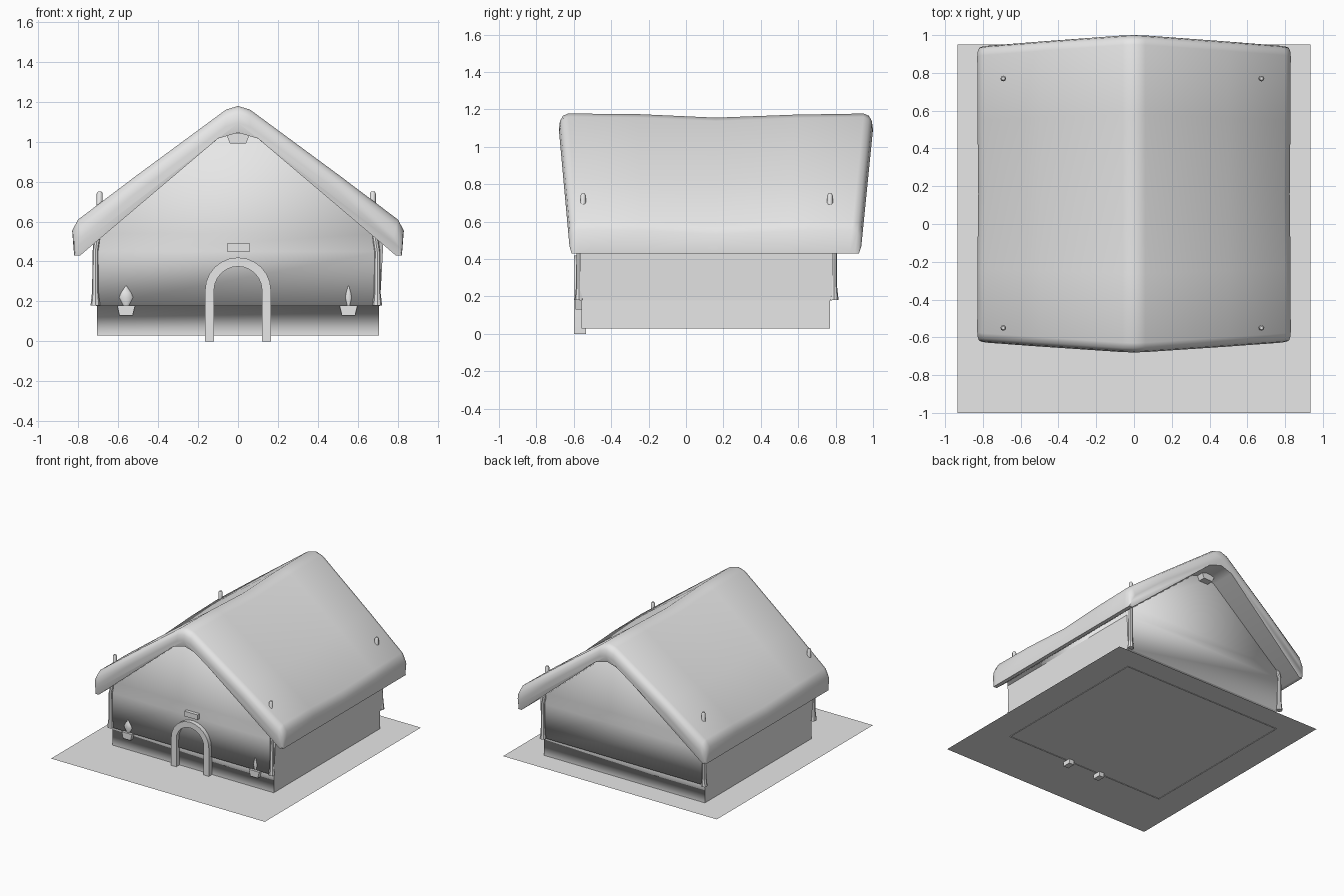
import bpy
import bmesh
import math

if "Cube" in bpy.data.objects:
    bpy.data.objects.remove(bpy.data.objects["Cube"], do_unlink=True)

grey = bpy.data.materials.new("plain_grey")
grey.use_nodes = True
grey.diffuse_color = (0.8, 0.8, 0.8, 1)
shader = next(n for n in grey.node_tree.nodes if n.type == 'BSDF_PRINCIPLED')
shader.inputs["Base Color"].default_value = (0.8, 0.8, 0.8, 1)


def finish(name, bm, angle=None, fix=True):
    """Turn a bmesh into a named object."""
    if fix:
        bmesh.ops.recalc_face_normals(bm, faces=bm.faces)
    mesh = bpy.data.meshes.new(name)
    bm.to_mesh(mesh)
    bm.free()
    mesh.materials.append(grey)
    obj = bpy.data.objects.new(name, mesh)
    bpy.context.collection.objects.link(obj)
    if angle:
        bpy.ops.object.select_all(action='DESELECT')
        obj.select_set(True)
        bpy.context.view_layer.objects.active = obj
        bpy.ops.object.shade_smooth_by_angle(angle=math.radians(angle))
    return obj


def loft(bm, rings, caps=(True, True)):
    """Bridge a list of equal closed rings of points."""
    rows = [[bm.verts.new(p) for p in ring] for ring in rings]
    n = len(rows[0])
    for a, b in zip(rows, rows[1:]):
        for i in range(n):
            j = (i + 1) % n
            bm.faces.new((a[i], a[j], b[j], b[i]))
    for row, wanted in zip((rows[0], rows[-1]), caps):
        if wanted:
            bm.faces.new(row)
    return rows


def rect(x0, x1, y0, y1, z):
    return [(x0, y0, z), (x1, y0, z), (x1, y1, z), (x0, y1, z)]


def box(name, x0, x1, y0, y1, z0, z1, taper=0.0):
    bm = bmesh.new()
    loft(bm, [rect(x0 + taper, x1 - taper, y0, y1, z0), rect(x0, x1, y0, y1, z1)])
    return finish(name, bm)


# Ground sheet
bm = bmesh.new()
bm.faces.new([bm.verts.new(p) for p in rect(-0.935, 0.935, -1.0, 0.95, 0.035)])
finish("ground_sheet", bm, fix=False)

# Walls: plinth, overhanging lip, upright walls and gables in one loft
bm = bmesh.new()
levels = [(0.705, -0.56, 0.77, 0.03), (0.705, -0.56, 0.77, 0.18),
          (0.71, -0.57, 0.78, 0.178), (0.725, -0.565, 0.785, 0.45),
          (0.725, -0.565, 0.785, 0.54), (0.1, -0.565, 0.785, 1.06)]
rows = loft(bm, [rect(-w, w, f, b, z) for w, f, b, z in levels], (False, True))
for face in bm.faces:
    face.smooth = True
for edge in bm.edges:
    a, b = edge.verts
    along_y = abs(a.co.y - b.co.y) > 0.5
    upright = abs(a.co.z - b.co.z) > 0.1
    if along_y or upright:
        edge.smooth = False
finish("walls", bm)

# Roof: thick bent sheet with rounded gable ends and a sagging ridge
outer = [(0.82, 0.43), (0.83, 0.555), (0.80, 0.61), (0.5, 0.836), (0.06, 1.16), (0.0, 1.178)]
inner = [(0.79, 0.43), (0.10, 1.015), (0.0, 1.045)]
half_loop = [(p, True) for p in outer] + [(p, False) for p in reversed(inner)]
right_out = [(p, True) for p in outer]
left_out = [((-x, z), True) for x, z in reversed(outer[:-1])]
left_in = [((-x, z), False) for x, z in inner]
right_in = [(p, False) for p in reversed(inner[:-1])]
profile = right_out + left_out + left_in + right_in
# each station: fraction of length, inset from the end, drop of the top skin
stations = [(0, 0.0, 0.085), (0, 0.006, 0.04), (0, 0.022, 0.012), (0, 0.05, 0.0),
            (0.25, 0, 0.003), (0.5, 0, 0.022), (0.75, 0, 0.006),
            (1, -0.05, 0.0), (1, -0.022, 0.012), (1, -0.006, 0.04), (1, 0.0, 0.085)]
rings = []
for t, inset, drop in stations:
    ring = []
    for (x, z), top in profile:
        rise = (z - 0.43) / 0.75
        front, back = -0.612 - 0.068 * rise, 0.925 + 0.075 * rise
        y = front + (back - front) * t + inset
        lowered = drop if top and z > 0.5 else 0.0
        shift = 0.25 * lowered if abs(x) > 0.75 else 0.0
        ring.append((x - math.copysign(shift, x), y, z - lowered))
    rings.append(ring)
bm = bmesh.new()
loft(bm, rings)
finish("roof", bm, 50)

# Ridge beam tucked under the roof
box("ridge_beam", -0.06, 0.06, -0.58, 0.84, 0.99, 1.04, 0.02)

# Corner posts with flared feet, their tops poking through the roof
for side_x, x in (("right", -0.692), ("left", 0.675)):
    for side_y, y in (("front", -0.55), ("back", 0.77)):
        bm = bmesh.new()
        out_x = math.copysign(0.022, x)
        out_y = math.copysign(0.022, y)
        rings = []
        for r, z, k in ((0.024, 0.18, 1), (0.016, 0.25, 1), (0.014, 0.45, 1),
                        (0.015, 0.6, 0), (0.015, 0.74, 0), (0.009, 0.75, 0)):
            rings.append([(x + k * out_x + r * math.cos(i * math.pi / 4),
                           y + k * out_y + r * math.sin(i * math.pi / 4), z)
                          for i in range(8)])
        loft(bm, rings)
        finish(f"{side_y}_{side_x}_post", bm, 40)

# Door arch: swept rectangular section with feet reaching below the sheet
path = [(-1, 0, 0.0)]
steps = 12
path += [(-math.cos(math.pi * i / steps), math.sin(math.pi * i / steps), 0.255)
         for i in range(steps + 1)]
path += [(1, 0, 0.0)]


def arch(name, r_in, r_out, y0, y1):
    bm = bmesh.new()
    loft(bm, [[(r * c, y, base + r * s) for r, y in
               ((r_in, y0), (r_out, y0), (r_out, y1), (r_in, y1))]
              for c, s, base in path])
    finish(name, bm, 40)


arch("door_arch", 0.12, 0.165, -0.60, -0.535)

# Sign plate above the door
box("door_plate", -0.055, 0.06, -0.592, -0.56, 0.45, 0.49)

# Wall lamps: small tapered bracket with a flame
for side, x, width in (("right", -0.56, 0.035), ("left", 0.553, 0.016)):
    box(f"{side}_lamp_bracket", x - 0.045, x + 0.045, -0.59, -0.55, 0.13, 0.18, 0.012)
    bm = bmesh.new()
    loft(bm, [[(x + r * math.cos(i * math.pi / 4),
                -0.574 + 0.4 * r * math.sin(i * math.pi / 4), z) for i in range(8)]
              for r, z in ((width * 0.4, 0.18), (width, 0.22),
                           (width * 0.7, 0.245), (0.002, 0.278))])
    finish(f"{side}_lamp_flame", bm, 60)
